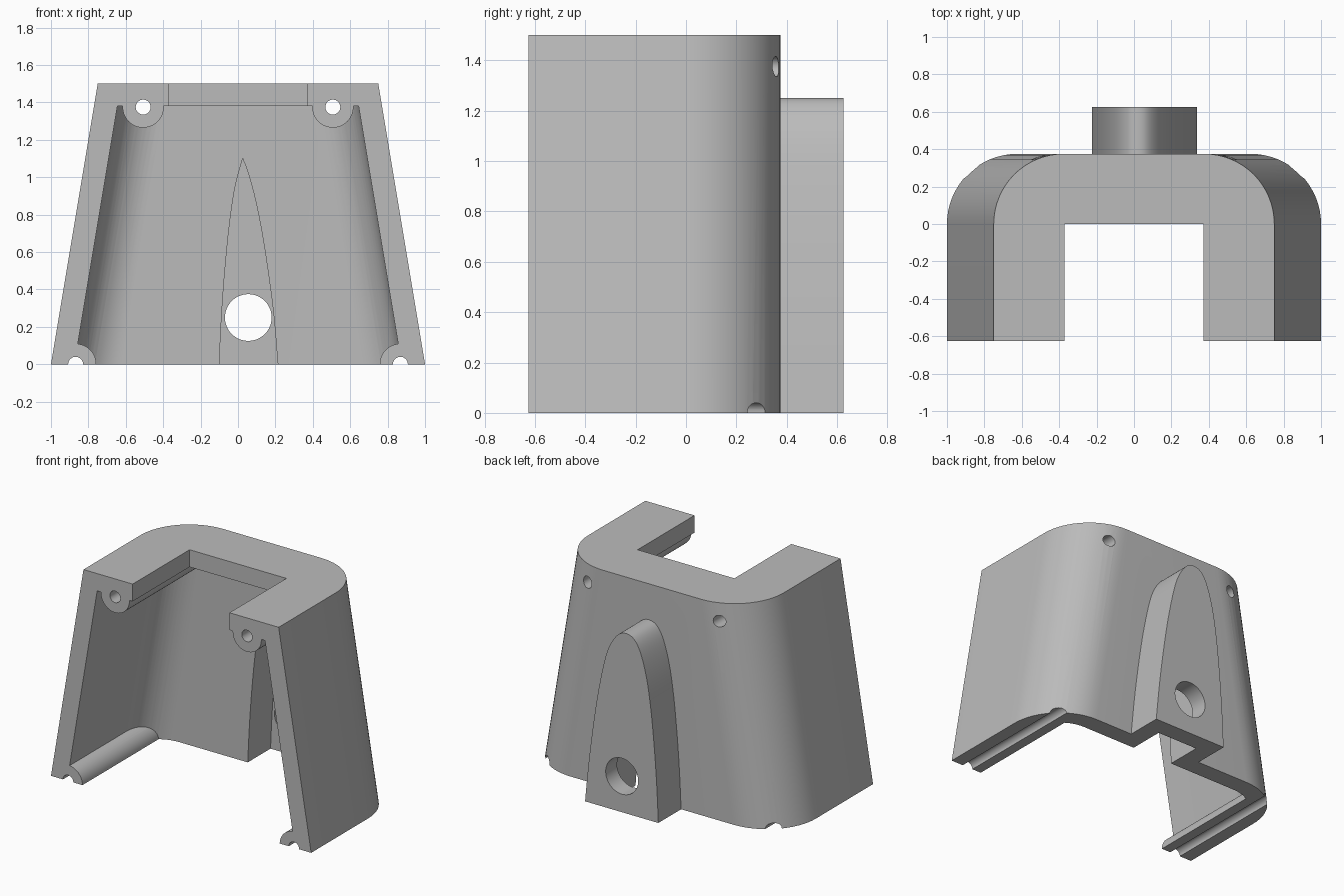
import bpy, bmesh, math
from mathutils import Vector

if "Cube" in bpy.data.objects:
    bpy.data.objects.remove(bpy.data.objects["Cube"])

grey = bpy.data.materials.new("plain grey")
grey.diffuse_color = (0.5, 0.5, 0.5, 1)
grey.use_nodes = True
grey.node_tree.nodes["Principled BSDF"].inputs["Base Color"].default_value = grey.diffuse_color


def loft(name, bottom, top):
    """Closed solid between two matching loops of 3D points."""
    bm = bmesh.new()
    a = [bm.verts.new(p) for p in bottom]
    b = [bm.verts.new(p) for p in top]
    bm.faces.new(a)
    bm.faces.new(b)
    for i in range(len(a)):
        j = (i + 1) % len(a)
        bm.faces.new((a[i], a[j], b[j], b[i]))
    bmesh.ops.recalc_face_normals(bm, faces=bm.faces)
    me = bpy.data.meshes.new(name)
    bm.to_mesh(me)
    bm.free()
    ob = bpy.data.objects.new(name, me)
    me.materials.append(grey)
    bpy.context.collection.objects.link(ob)
    return ob


def along_y(name, outline, y0, y1):
    return loft(name, [(x, y0, z) for x, z in outline], [(x, y1, z) for x, z in outline])


def rod(name, x, z, r, y0, y1, n=48):
    ring = [(x + r * math.cos(2 * math.pi * i / n), z + r * math.sin(2 * math.pi * i / n))
            for i in range(n)]
    return along_y(name, ring, y0, y1)


def box(name, x0, x1, y0, y1, z0, z1):
    return along_y(name, [(x0, z0), (x1, z0), (x1, z1), (x0, z1)], y0, y1)


def combine(target, other, op):
    m = target.modifiers.new(op, 'BOOLEAN')
    m.operation, m.solver, m.object = op, 'EXACT', other
    bpy.context.view_layer.objects.active = target
    bpy.ops.object.modifier_apply(modifier=m.name)
    bpy.data.objects.remove(other)


def arch(name, z0, z1, inset, y_front, r, n=16):
    """Leaning U-shaped hull: narrows upward, with two rounded back corners."""
    def loop(z):
        w = 1 - z / 6 - inset
        right = [(w - r + r * math.cos(t), r * math.sin(t), z)
                 for t in [math.pi / 2 * i / n for i in range(n + 1)]]
        left = [(-x, y, z) for x, y, z in reversed(right)]
        return [(w, y_front, z)] + right + left + [(-w, y_front, z)]
    return loft(name, loop(z0), loop(z1))


def smooth(pts, n=5):
    """Catmull-Rom curve through the points."""
    p = [Vector(q) for q in pts]
    p = [2 * p[0] - p[1]] + p + [2 * p[-1] - p[-2]]
    out = []
    for i in range(1, len(p) - 2):
        a, b, c, d = p[i - 1:i + 3]
        for k in range(n):
            t = k / n
            out.append(0.5 * (2 * b + (c - a) * t + (2 * a - 5 * b + 4 * c - d) * t ** 2
                              + (3 * b - a - 3 * c + d) * t ** 3))
    return out + [p[-2]]


LOW = -0.2
BOSSES = [(s * x, z) for s in (-1, 1) for x, z in ((0.507, 1.375), (0.868, 0.0))]

# outer shell and the hollow inside it, leaving the screw bosses standing
shell = arch("housing", LOW, 1.5, 0, -0.625, 0.375)
cavity = arch("cavity", LOW - 0.05, 1.38, 0.125, -0.8, 0.25)
for x, z in BOSSES:
    combine(cavity, rod("boss", x, z, 0.11, -0.9, 0.5), 'DIFFERENCE')
combine(shell, cavity, 'DIFFERENCE')

# opening in the roof
combine(shell, box("roof_opening", -0.372, 0.372, -0.9, 0, 1.3, 1.6), 'DIFFERENCE')

# rear fin with its inner pocket
fin = smooth([(-0.235, LOW), (-0.225, 0), (-0.213, 0.25), (-0.195, 0.5), (-0.168, 0.77),
              (-0.135, 0.98), (-0.09, 1.14), (-0.04, 1.225), (0.02, 1.25), (0.08, 1.23),
              (0.14, 1.15), (0.185, 1.03), (0.235, 0.8), (0.275, 0.55), (0.31, 0.28),
              (0.338, 0), (0.355, LOW)])
pocket = smooth([(-0.108, LOW), (-0.1, 0), (-0.088, 0.25), (-0.07, 0.5), (-0.045, 0.75),
                 (-0.015, 0.95), (0.025, 1.1)])[:-1]
pocket += smooth([(0.025, 1.1), (0.055, 1.02), (0.095, 0.87), (0.132, 0.68), (0.167, 0.45),
                  (0.192, 0.25), (0.213, 0), (0.23, LOW)])
combine(shell, along_y("fin", fin, 0.31, 0.625), 'UNION')
combine(shell, along_y("pocket", pocket, 0.2, 0.5), 'DIFFERENCE')

# cable hole and screw holes
combine(shell, rod("cable_hole", 0.055, 0.25, 0.125, 0.4, 0.8), 'DIFFERENCE')
for x, z in BOSSES:
    combine(shell, rod("screw_hole", x, z, 0.04, -0.9, 0.6, 32), 'DIFFERENCE')

# trim the base flat
combine(shell, box("base_trim", -2, 2, -2, 2, -1, 0), 'DIFFERENCE')

bpy.ops.object.select_all(action='DESELECT')
shell.select_set(True)
bpy.context.view_layer.objects.active = shell
bpy.ops.object.shade_smooth_by_angle(angle=math.radians(30))
